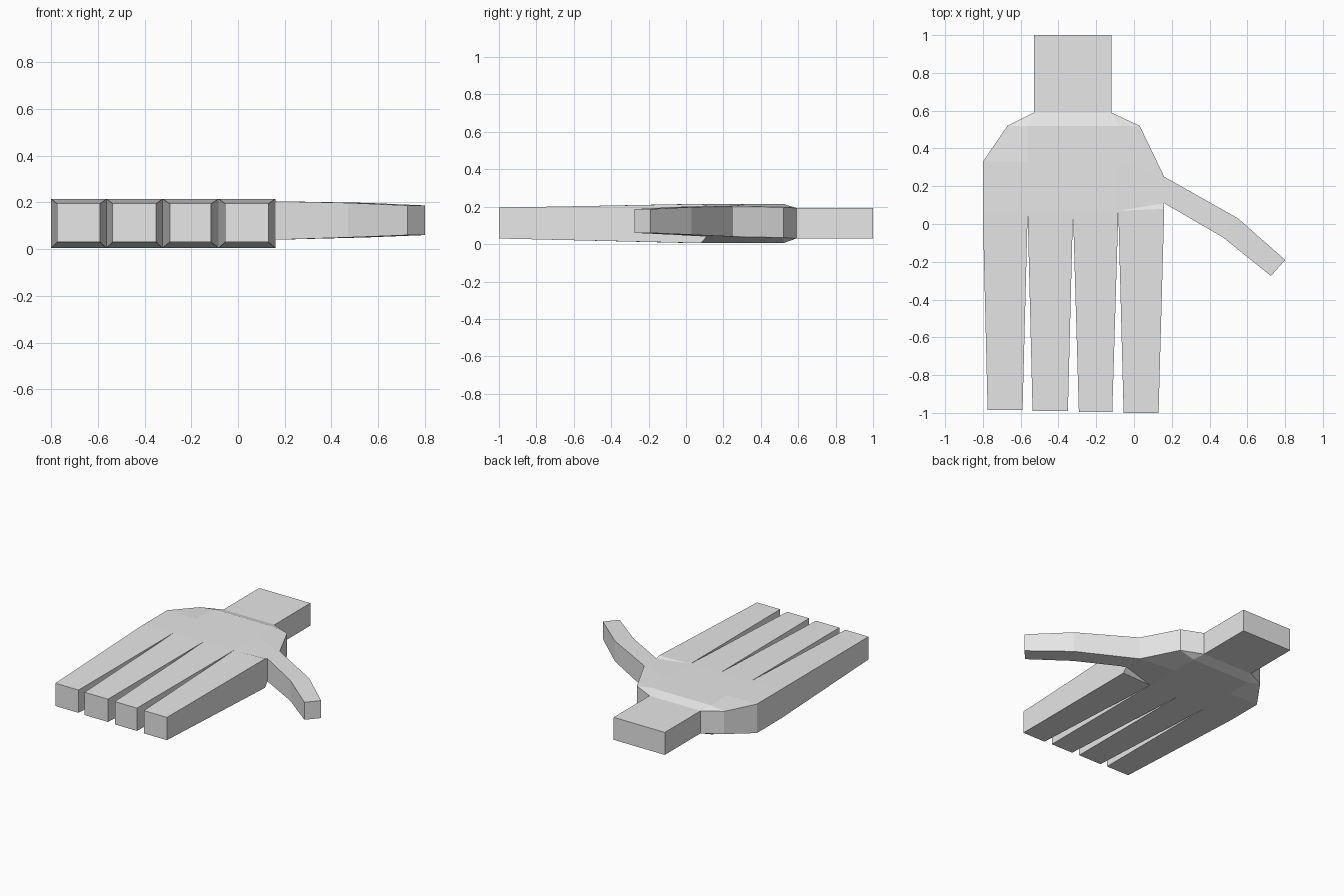
import bpy, bmesh

if "Cube" in bpy.data.objects:
    bpy.data.objects.remove(bpy.data.objects["Cube"])

bm = bmesh.new()
columns = {}   # (x, y) -> (bottom vertex, top vertex)
edges = {}     # outline edges used once become side walls


def point(x, y, lo=0.005, hi=0.215):
    """A bottom/top vertex pair at one footprint position."""
    key = (x, y)
    if key not in columns:
        columns[key] = (bm.verts.new((x, y, lo)), bm.verts.new((x, y, hi)))
    return key


def slab(*keys):
    """Top and bottom faces over a counter-clockwise footprint."""
    bm.faces.new([columns[k][1] for k in keys])
    bm.faces.new([columns[k][0] for k in reversed(keys)])
    for a, b in zip(keys, keys[1:] + keys[:1]):
        if (b, a) in edges:
            del edges[(b, a)]
        else:
            edges[(a, b)] = True


# Knuckle line, and the row across the middle of the palm
xs = (-0.80, -0.563, -0.323, -0.083, 0.16)
knuckle = [point(x, y) for x, y in zip(xs, (0.05, 0.06, 0.07, 0.07, 0.08))]
middle = [point(x, 0.33) for x in xs[:4]]
back = [point(x, 0.52) for x in xs[1:4]]

# Fingers
tips = ((-0.775, -0.59), (-0.537, -0.35), (-0.292, -0.115), (-0.055, 0.13))
for i, (x0, x1) in enumerate(tips):
    y = -0.985 - 0.005 * i
    a, b = point(x0, y, 0.03, 0.195), point(x1, y, 0.03, 0.195)
    slab(a, b, knuckle[i + 1], knuckle[i])

# Palm
thumb_front = point(0.16, 0.11, 0.04, 0.205)
thumb_back = point(0.16, 0.25, 0.04, 0.205)
for i in range(3):
    slab(knuckle[i], knuckle[i + 1], middle[i + 1], middle[i])
for i in range(2):
    slab(middle[i + 1], middle[i + 2], back[i + 1], back[i])
slab(knuckle[3], knuckle[4], thumb_front)
slab(knuckle[3], thumb_front, thumb_back, middle[3])

# Tapered heel of the palm
heel_l = point(-0.67, 0.52, 0.035, 0.20)
heel_r = point(0.03, 0.52, 0.035, 0.197)
wrist_l = point(-0.53, 0.59, 0.03, 0.193)
wrist_r = point(-0.12, 0.59, 0.03, 0.193)
slab(middle[0], middle[1], back[0], heel_l)
slab(middle[3], thumb_back, heel_r, back[2])
slab(heel_l, back[0], wrist_l)
slab(back[0], back[1], back[2], wrist_r, wrist_l)
slab(back[2], heel_r, wrist_r)

# Wrist
slab(wrist_l, wrist_r, point(-0.12, 1.0, 0.03, 0.193), point(-0.53, 1.0, 0.03, 0.193))

# Thumb, two segments
joint_f, joint_b = point(0.47, -0.07, 0.05, 0.198), point(0.55, 0.03, 0.05, 0.198)
tip_f, tip_b = point(0.725, -0.275, 0.06, 0.187), point(0.80, -0.19, 0.06, 0.187)
slab(thumb_front, joint_f, joint_b, thumb_back)
slab(joint_f, tip_f, tip_b, joint_b)

# Side walls around the whole outline
for a, b in edges:
    bm.faces.new((columns[a][0], columns[b][0], columns[b][1], columns[a][1]))

bmesh.ops.recalc_face_normals(bm, faces=bm.faces)
mesh = bpy.data.meshes.new("hand")
bm.to_mesh(mesh)
bm.free()

grey = bpy.data.materials.new("light_grey")
grey.diffuse_color = (0.8, 0.8, 0.8, 1)
grey.use_nodes = True
grey.node_tree.nodes["Principled BSDF"].inputs["Base Color"].default_value = grey.diffuse_color
mesh.materials.append(grey)
bpy.context.collection.objects.link(bpy.data.objects.new("hand", mesh))
